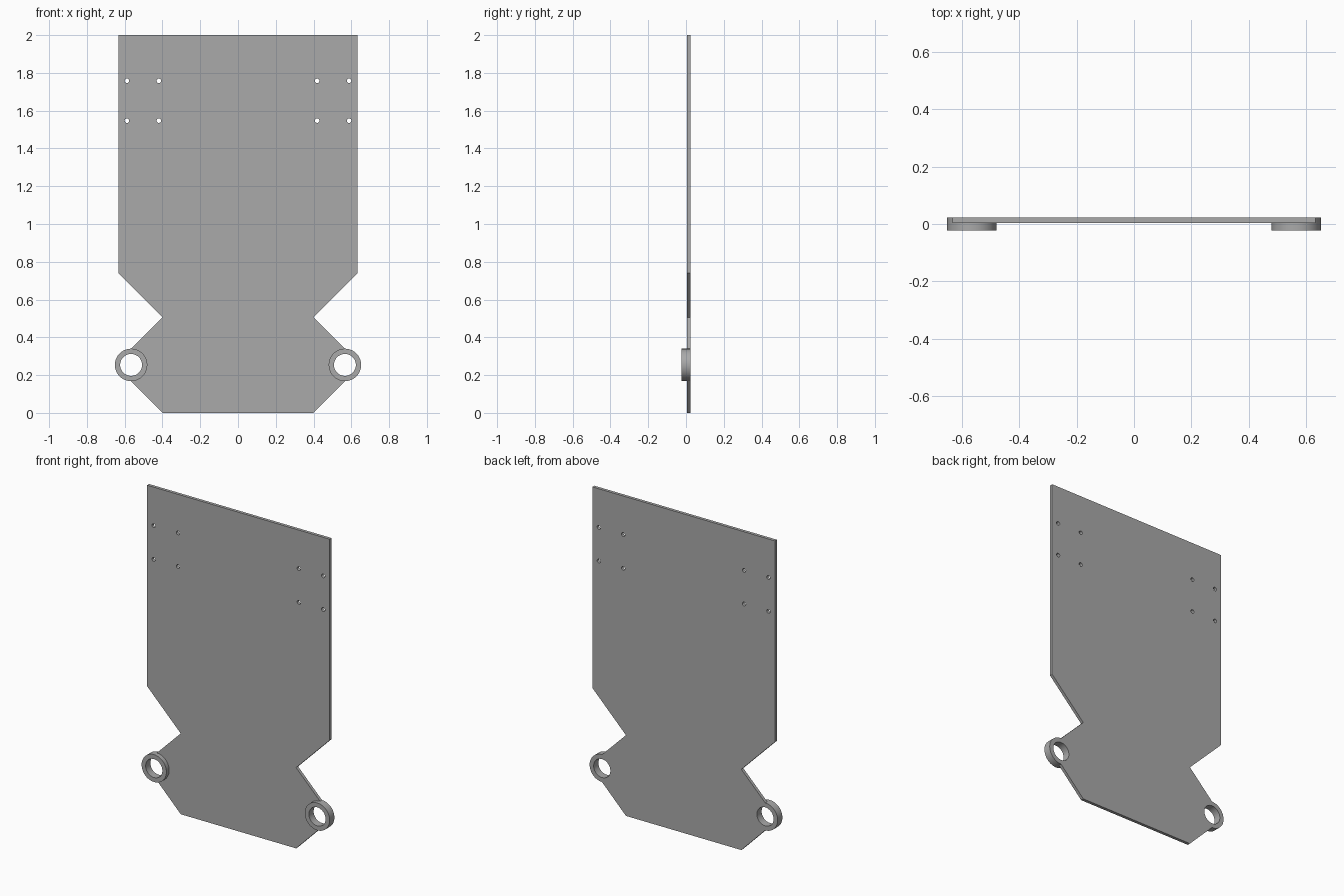
import bpy
import bmesh
from math import sin, cos, pi, radians

if "Cube" in bpy.data.objects:
    bpy.data.objects.remove(bpy.data.objects["Cube"], do_unlink=True)

BACK, PLATE_FRONT, RING_FRONT = 0.0235, 0.004, -0.0235
RING_X, RING_Z, RING_R, BORE_R = 0.566, 0.254, 0.086, 0.058

grey = bpy.data.materials.new("plain grey")
grey.use_nodes = True
colour = (0.4, 0.4, 0.4, 1)
grey.diffuse_color = colour
grey.node_tree.nodes["Principled BSDF"].inputs["Base Color"].default_value = colour


def arc(cx, cz, r, start=0, end=2 * pi, n=48, closed=True):
    steps = n if closed else n + 1
    angles = [start + (end - start) * i / n for i in range(steps)]
    return [(cx + r * cos(a), cz + r * sin(a)) for a in angles]


def sheet(name, outlines, front, back):
    """Fill the first outline, leave the others as holes, and give it depth."""
    curve = bpy.data.curves.new(name, "CURVE")
    curve.dimensions = "2D"
    curve.fill_mode = "BOTH"
    curve.extrude = (back - front) / 2
    for points in outlines:
        spline = curve.splines.new("POLY")
        spline.points.add(len(points) - 1)
        for p, (x, z) in zip(spline.points, points):
            p.co = (x, z, 0, 1)
        spline.use_cyclic_u = True
    obj = bpy.data.objects.new(name, curve)
    bpy.context.collection.objects.link(obj)
    obj.location.y = (front + back) / 2
    obj.rotation_euler.x = pi / 2
    bpy.ops.object.select_all(action="DESELECT")
    obj.select_set(True)
    bpy.context.view_layer.objects.active = obj
    bpy.ops.object.convert(target="MESH")
    obj = bpy.context.object
    obj.name = name
    # Weld the caps to the walls
    bm = bmesh.new()
    bm.from_mesh(obj.data)
    bmesh.ops.remove_doubles(bm, verts=bm.verts, dist=0.00002)
    bmesh.ops.recalc_face_normals(bm, faces=bm.faces)
    bm.to_mesh(obj.data)
    bm.free()
    obj.data.materials.clear()
    obj.data.materials.append(grey)
    bpy.ops.object.shade_smooth_by_angle(angle=radians(30))
    return obj


# Plate: half profile from top to bottom, with a seat for the ring, then mirrored
half = [(0.633, 2), (0.633, 0.74), (0.4, 0.506)]
half += arc(RING_X, RING_Z, RING_R, pi / 2, 3 * pi / 2, 24, closed=False)
half += [(0.4, 0)]
profile = half + [(-x, z) for x, z in reversed(half)]

# Bolt holes in two groups of four
bolts = [arc(side * x, z, 0.012, n=20)
         for side in (-1, 1) for x in (0.419, 0.588) for z in (1.547, 1.758)]
sheet("plate", [profile] + bolts, PLATE_FRONT, BACK)

# Rings at the lower corners
for side, name in ((1, "left_ring"), (-1, "right_ring")):
    sheet(name, [arc(side * RING_X, RING_Z, RING_R),
                 arc(side * RING_X, RING_Z, BORE_R)], RING_FRONT, BACK)
